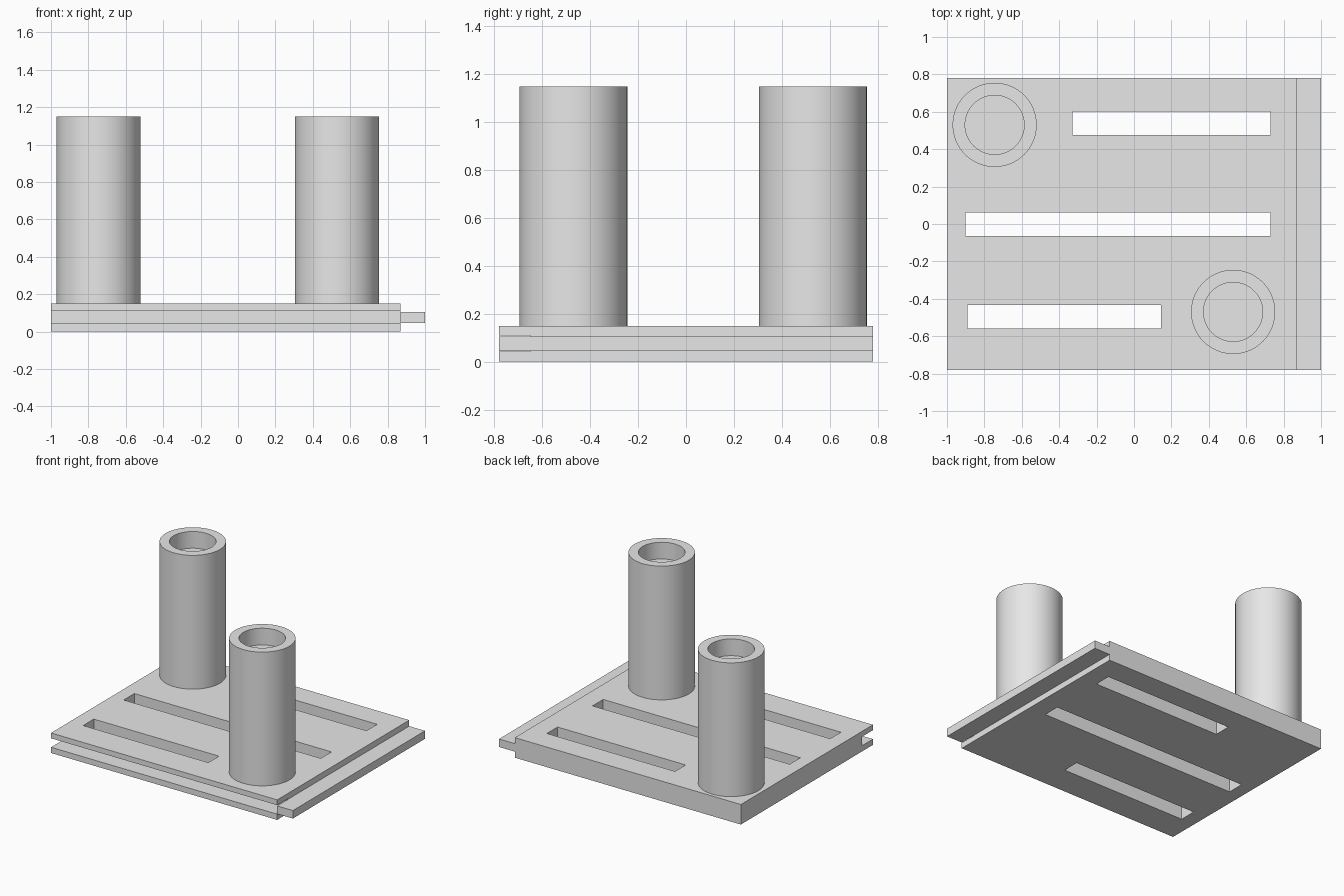
import bpy, bmesh, math
from mathutils import Matrix

cube = bpy.data.objects.get("Cube")
if cube:
    bpy.data.objects.remove(cube, do_unlink=True)

grey = bpy.data.materials.new("plain grey")
grey.use_nodes = True
grey.diffuse_color = (0.8, 0.8, 0.8, 1)
grey.node_tree.nodes["Principled BSDF"].inputs["Base Color"].default_value = (0.8, 0.8, 0.8, 1)


def finish(name, bm):
    bmesh.ops.recalc_face_normals(bm, faces=bm.faces)
    mesh = bpy.data.meshes.new(name)
    bm.to_mesh(mesh)
    bm.free()
    mesh.materials.append(grey)
    obj = bpy.data.objects.new(name, mesh)
    bpy.context.collection.objects.link(obj)
    return obj


def add_box(bm, x0, x1, y0, y1, z0, z1):
    place = Matrix.Translation(((x0 + x1) / 2, (y0 + y1) / 2, (z0 + z1) / 2))
    size = Matrix.Diagonal((x1 - x0, y1 - y0, z1 - z0, 1))
    bmesh.ops.create_cube(bm, size=1, matrix=place @ size)


HALF_DEPTH, THICK, LIP = 0.78, 0.15, 0.13
EDGE = 1 - LIP

# Base plate, still solid
bm = bmesh.new()
add_box(bm, -1, EDGE, -HALF_DEPTH, HALF_DEPTH, 0, THICK)
plate = finish("base_plate", bm)

# Cutter: three through slots and the groove along the front edge
bm = bmesh.new()
for x0, x1, y in ((-0.33, 0.73, 0.538), (-0.9, 0.73, -0.002), (-0.89, 0.145, -0.495)):
    add_box(bm, x0, x1, y - 0.063, y + 0.063, -0.1, THICK + 0.1)
add_box(bm, -1.1, 1.1, -1, -HALF_DEPTH + LIP, 0.043, 0.11)
cutter = finish("plate_cutter", bm)
cutter.hide_render = True

# Cut the plate and drop the cutter
cut = plate.modifiers.new("cut", "BOOLEAN")
cut.operation = "DIFFERENCE"
cut.solver = "EXACT"
cut.object = cutter
bpy.context.view_layer.objects.active = plate
bpy.ops.object.modifier_apply(modifier=cut.name)
bpy.data.objects.remove(cutter, do_unlink=True)

# Tongue along the left edge
bm = bmesh.new()
add_box(bm, EDGE, 1, -HALF_DEPTH, HALF_DEPTH, 0.045, 0.105)
finish("tongue", bm)


# Posts with a shallow round socket in the top
def post(name, x, y, outer=0.225, inner=0.158, top=1.15, floor=1.025):
    bm = bmesh.new()
    profile = [(0, THICK), (outer, THICK), (outer, top), (inner, top), (inner, floor), (0, floor)]
    verts = [bm.verts.new((r, 0, z)) for r, z in profile]
    edges = [bm.edges.new(pair) for pair in zip(verts, verts[1:])]
    bmesh.ops.spin(bm, geom=verts + edges, cent=(0, 0, 0), axis=(0, 0, 1),
                   angle=math.tau, steps=64)
    bmesh.ops.remove_doubles(bm, verts=bm.verts, dist=0.0005)
    obj = finish(name, bm)
    obj.location = (x, y, 0)
    bpy.ops.object.select_all(action="DESELECT")
    obj.select_set(True)
    bpy.context.view_layer.objects.active = obj
    bpy.ops.object.shade_smooth_by_angle(angle=math.radians(30))


post("back_post", -0.745, 0.53)
post("front_post", 0.53, -0.47)
